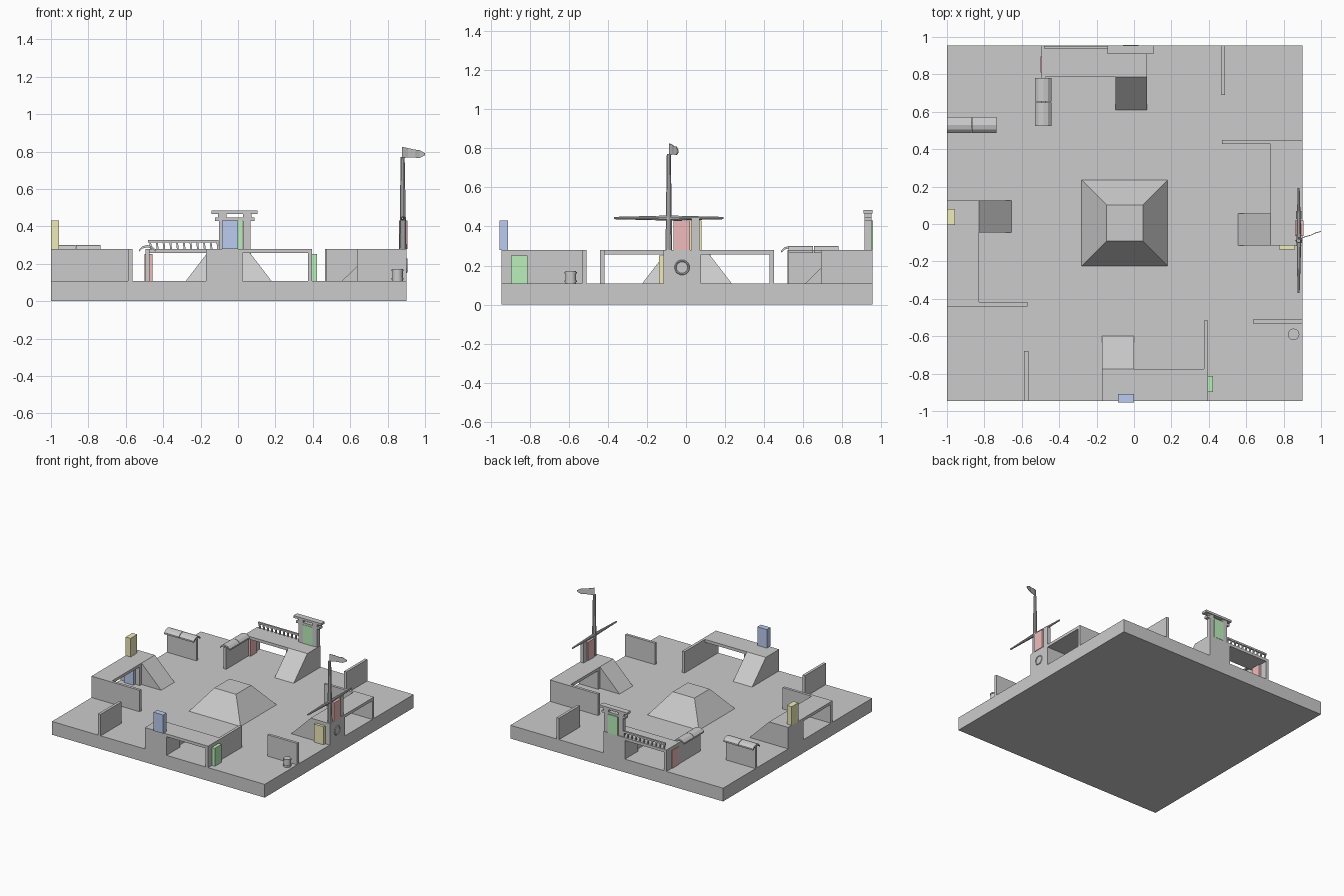
import bpy, bmesh, math
from mathutils import Matrix, Vector

if "Cube" in bpy.data.objects:
    bpy.data.objects.remove(bpy.data.objects["Cube"])

G, T = 0.107, 0.28          # ground level, platform level
I = Matrix.Identity(4)


def mesh(name, verts, faces, mat=I, color=None):
    bm = bmesh.new()
    vs = [bm.verts.new(mat @ Vector(v)) for v in verts]
    for f in faces:
        bm.faces.new([vs[i] for i in f])
    bmesh.ops.recalc_face_normals(bm, faces=bm.faces)
    me = bpy.data.meshes.new(name)
    bm.to_mesh(me)
    bm.free()
    ob = bpy.data.objects.new(name, me)
    bpy.context.collection.objects.link(ob)
    if color:
        m = bpy.data.materials.get(color[0]) or bpy.data.materials.new(color[0])
        m.diffuse_color = color[1]
        m.use_nodes = True
        m.node_tree.nodes["Principled BSDF"].inputs["Base Color"].default_value = m.diffuse_color
        me.materials.append(m)
    return ob


def box(name, x, y, z, mat=I, color=None):
    v = [(a, b, c) for c in z for a, b in
         ((x[0], y[0]), (x[1], y[0]), (x[1], y[1]), (x[0], y[1]))]
    f = [(0, 1, 2, 3), (4, 5, 6, 7)] + [(i, (i + 1) % 4, 4 + (i + 1) % 4, 4 + i) for i in range(4)]
    return mesh(name, v, f, mat, color)


def prism(name, a, b, mat=I):
    # solid between two matching point loops
    n = len(a)
    f = [tuple(range(n)), tuple(range(n, 2 * n))]
    f += [(i, (i + 1) % n, n + (i + 1) % n, n + i) for i in range(n)]
    return mesh(name, list(a) + list(b), f, mat)


def rod(name, p, q, r1, r2, sides=10):
    p, q = Vector(p), Vector(q)
    bpy.ops.mesh.primitive_cone_add(vertices=sides, radius1=r1, radius2=r2,
                                    depth=(q - p).length, location=(p + q) / 2,
                                    rotation=(q - p).to_track_quat('Z', 'Y').to_euler())
    ob = bpy.context.object
    ob.name = name
    bpy.ops.object.shade_smooth_by_angle()
    return ob


# ground slab
box("ground", (-1, 0.9), (-0.945, 0.955), (0, G))

# central truncated pyramid
def ring(h, z):
    return [(-0.05 + sx * h, 0.005 + sy * h, z) for sx, sy in ((-1, -1), (1, -1), (1, 1), (-1, 1))]
prism("center_mound", ring(0.23, G), ring(0.097, T))

# four identical platforms, one per side, turned around the middle
for k, side in enumerate(("front", "right", "back", "left")):
    M = Matrix.Translation((-0.05, 0.005, 0)) @ Matrix.Rotation(k * math.pi / 2, 4, 'Z')
    box(side + "_platform", (-0.12, 0.445), (-0.95, -0.78), (0.257, T), M)
    box(side + "_platform_base", (-0.12, 0.073), (-0.95, -0.78), (G, 0.257), M)
    prism(side + "_ramp", *[[(u, -0.78, G), (u, -0.605, G), (u, -0.78, T)] for u in (-0.12, 0.05)], M)
    box(side + "_long_wall", (0.423, 0.445), (-0.95, -0.52), (G, 0.257), M)
    box(side + "_long_wall_top", (0.423, 0.445), (-0.78, -0.52), (0.257, T), M)
    box(side + "_short_wall", (-0.537, -0.515), (-0.95, -0.685), (G, T), M)

# coloured door panels
R = ("red", (0.87, 0.5, 0.5, 1))
B = ("blue", (0.5, 0.6, 0.87, 1))
Y = ("yellow", (0.87, 0.84, 0.5, 1))
N = ("green", (0.5, 0.87, 0.5, 1))
UP, LOW = (T, 0.43), (G, 0.252)
box("front_upper_door", (-0.085, 0.0), (-0.955, -0.91), UP, color=B)
box("front_lower_door", (0.378, 0.422), (-0.897, -0.812), LOW, color=N)
box("right_upper_door", (0.861, 0.905), (-0.065, 0.02), UP, color=R)
box("right_lower_door", (0.775, 0.86), (-0.137, -0.093), LOW, color=Y)
box("back_upper_door", (-0.06, 0.025), (0.913, 0.957), UP, color=N)
box("back_lower_door", (-0.5, -0.456), (0.81, 0.895), LOW, color=R)
box("left_upper_door", (-1, -0.956), (-0.005, 0.08), UP, color=Y)
box("left_lower_door", (-0.955, -0.87), (-0.09, -0.046), LOW, color=B)

# back gate: two posts and stacked lintels
GX = -0.0175
for s in (-1, 1):
    a, b = GX + s * 0.043, GX + s * 0.083
    box("gate_post", (min(a, b), max(a, b)), (0.915, 0.95), (T, 0.465))
    box("gate_block", (GX + s * 0.07 - 0.02, GX + s * 0.07 + 0.02), (0.918, 0.947), (0.44, 0.468))
box("gate_lower_lintel", (GX - 0.105, GX + 0.105), (0.915, 0.95), (0.428, 0.446))
box("gate_top_lintel", (GX - 0.123, GX + 0.123), (0.908, 0.955), (0.466, 0.484))

# back railing
box("rail_top", (-0.48, -0.105), (0.938, 0.953), (0.314, 0.328))
for i in range(11):
    x = -0.475 + i * 0.036
    prism("baluster", *[[(x + d, 0.94, z), (x + d + 0.01, 0.94, z), (x + d + 0.01, 0.951, z),
                         (x + d, 0.951, z)] for z, d in ((T, 0.004), (0.315, 0))])


# curved roof caps on two walls
def cap(name, M, length):
    prof = [(-0.043, 0.268), (-0.025, 0.285), (0, 0.291), (0.025, 0.285), (0.043, 0.268)]
    loop = [(a, z + 0.009) for a, z in prof] + [(a, z - 0.003) for a, z in reversed(prof)]
    half = length / 2
    for s, e in ((0, half - 0.002), (half + 0.002, length)):
        prism(name, [(s, a, z) for a, z in loop], [(e, a, z) for a, z in loop], M)
cap("left_wall_cap", Matrix.Translation((-1, 0.53, 0)), 0.265)
cap("back_wall_cap", Matrix.Translation((-0.485, 0.525, 0)) @ Matrix.Rotation(math.pi / 2, 4, 'Z'), 0.255)

# mast with yard and side post
rod("mast", (0.882, -0.088, T), (0.88, -0.088, 0.77), 0.018, 0.011)
for s in (-1, 1):
    rod("yard", (0.882, -0.088, 0.443), (0.88, -0.088 + s * 0.28, 0.443), 0.013, 0.006)
box("mast_side_post", (0.865, 0.895), (0.028, 0.07), (T, 0.44))

# waving flag
pts = [(0.878, -0.088, 0.765, 0.825), (0.91, -0.072, 0.768, 0.818), (0.945, -0.062, 0.768, 0.81),
       (0.97, -0.05, 0.765, 0.808), (1.0, -0.042, 0.78, 0.79)]
v = [(x, y, z) for x, y, a, b in pts for z in (a, b)]
flag = mesh("flag", v, [(2 * i, 2 * i + 2, 2 * i + 3, 2 * i + 1) for i in range(4)])
sol = flag.modifiers.new("thickness", 'SOLIDIFY')
sol.thickness = 0.004

# hanging ring on the right outer wall
bpy.ops.mesh.primitive_torus_add(major_segments=20, minor_segments=6, major_radius=0.034,
                                 minor_radius=0.005, location=(0.901, -0.02, 0.19),
                                 rotation=(0, math.pi / 2, 0))
bpy.context.object.name = "wall_ring"

# barrel with rim
rod("barrel", (0.853, -0.59, G), (0.853, -0.59, 0.172), 0.028, 0.028, 16)
for z in (0.115, 0.16):
    rod("barrel_hoop", (0.853, -0.59, z), (0.853, -0.59, z + 0.008), 0.031, 0.031, 16)
